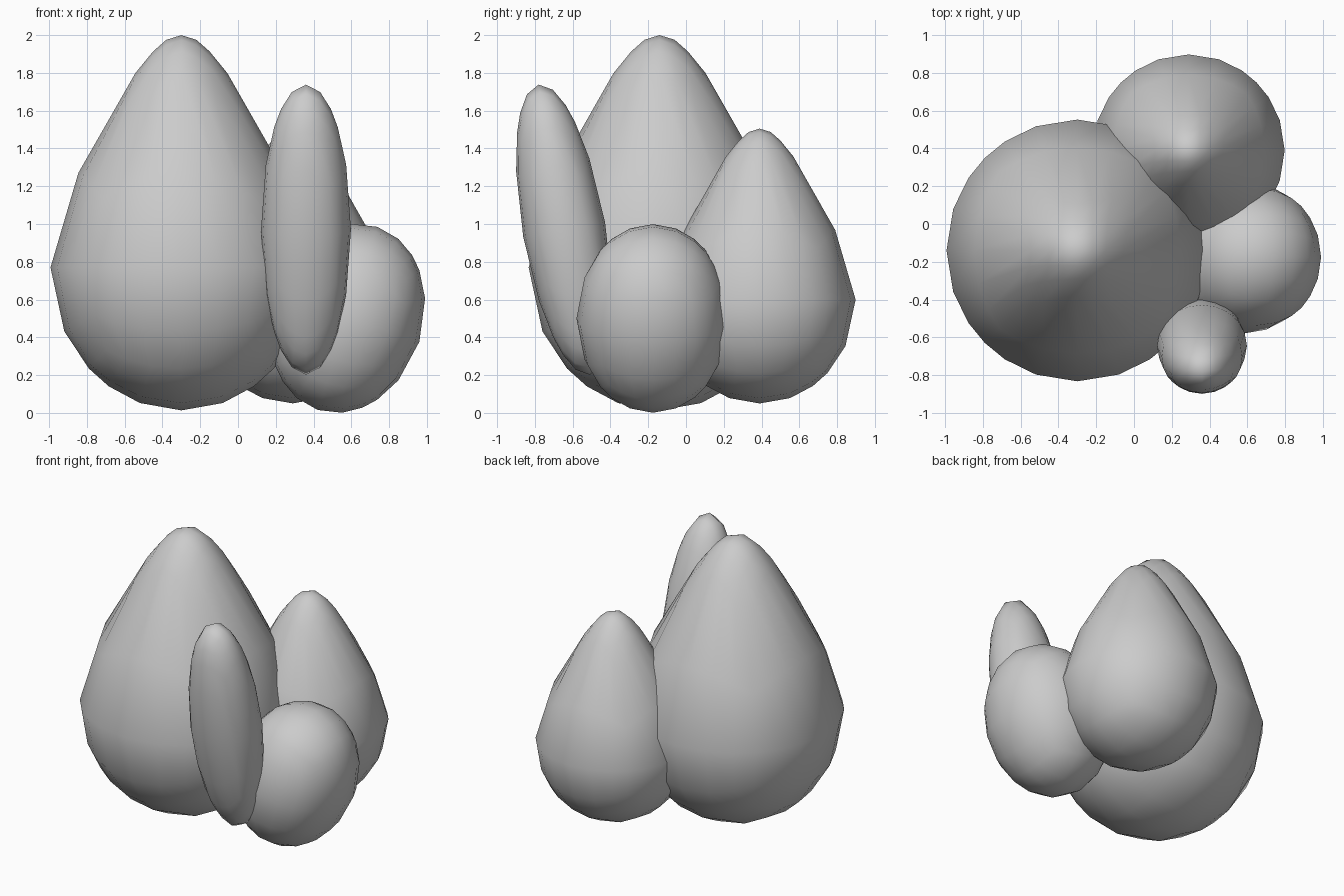
import bpy, bmesh, math
from mathutils import Euler

if "Cube" in bpy.data.objects:
    bpy.data.objects.remove(bpy.data.objects["Cube"])

# Profile of the pointed stones above the widest ring: latitude, radius, height
POINTED = [(0, 1, 0), (26.57, .787, .407), (45, .351, .837),
           (56.3, .216, .93), (71.57, .115, .98), (90, 0, 1)]


def round_profile(lat):
    return math.cos(math.radians(lat)), math.sin(math.radians(lat))


def pointed_profile(lat):
    if lat <= 0:
        return round_profile(lat)
    for (a, r0, h0), (b, r1, h1) in zip(POINTED, POINTED[1:]):
        if lat <= b:
            t = (lat - a) / (b - a)
            return r0 + (r1 - r0) * t, h0 + (h1 - h0) * t
    return 0, 1


def stone(name, center, radii, below, profile, tilt=(0, 0, 0)):
    """Rounded box: a gridded cube blown up to a profile of revolution."""
    bm = bmesh.new()
    bmesh.ops.create_cube(bm, size=2)
    for axis, cuts in ((0, 5), (1, 5), (2, 3)):
        edges = [e for e in bm.edges
                 if abs(e.verts[0].co[axis] - e.verts[1].co[axis]) > 1.5]
        bmesh.ops.subdivide_edges(bm, edges=edges, cuts=cuts, use_grid_fill=True)
    rot = Euler([math.radians(a) for a in tilt]).to_matrix()
    for v in bm.verts:
        flat = math.hypot(v.co.x, v.co.y)
        r, h = profile(math.degrees(math.atan2(v.co.z, flat)))
        ux, uy = (v.co.x / flat, v.co.y / flat) if flat > 1e-6 else (0, 0)
        v.co = (ux * r * radii[0], uy * r * radii[1],
                h * (radii[2] if h > 0 else below))
        v.co = rot @ v.co
    bmesh.ops.recalc_face_normals(bm, faces=bm.faces[:])
    for f in bm.faces:
        f.smooth = True
    mesh = bpy.data.meshes.new(name)
    bm.to_mesh(mesh)
    bm.free()
    ob = bpy.data.objects.new(name, mesh)
    ob.location = center
    bpy.context.collection.objects.link(ob)
    return ob


# Two upright pointed stones
stone("large_pointed_stone", (-.30, -.14, .77), (.693, .693, 1.23), .757, pointed_profile)
stone("medium_pointed_stone", (.29, .39, .60), (.508, .508, .905), .55, pointed_profile)
# Low round stone leaning to the right
stone("small_round_stone", (.58, -.175, .50), (.40, .405, .51), .51, round_profile, (0, 18, 0))
# Slender stone leaning to the front
stone("slender_stone", (.36, -.645, .97), (.238, .22, .78), .78, round_profile, (10, 0, 0))
